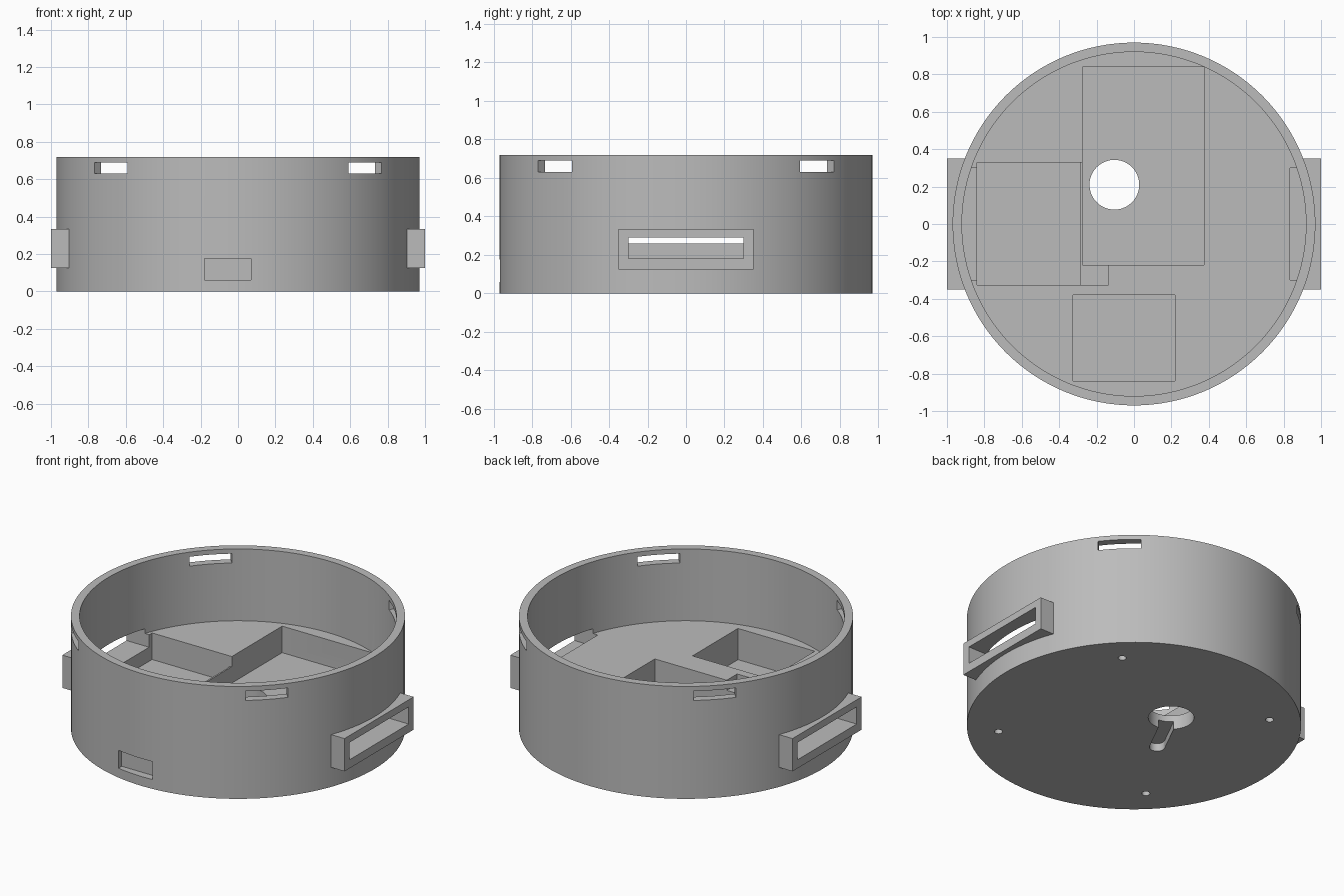
import bpy
import math

if "Cube" in bpy.data.objects:
    bpy.data.objects.remove(bpy.data.objects["Cube"])

grey = bpy.data.materials.new("plain_grey")
grey.diffuse_color = (0.5, 0.5, 0.5, 1)
grey.use_nodes = True
grey.node_tree.nodes["Principled BSDF"].inputs["Base Color"].default_value = grey.diffuse_color


def box(name, x, y, z, angle=0.0):
    """Box from (min, max) ranges, optionally turned about its own centre."""
    centre = [(a + b) / 2 for a, b in (x, y, z)]
    bpy.ops.mesh.primitive_cube_add(size=1, location=centre, rotation=(0, 0, angle))
    ob = bpy.context.object
    ob.name = name
    ob.scale = [b - a for a, b in (x, y, z)]
    return ob


def cylinder(name, x, y, r, z, sides=32):
    bpy.ops.mesh.primitive_cylinder_add(vertices=sides, radius=r, depth=z[1] - z[0],
                                        location=(x, y, (z[0] + z[1]) / 2))
    bpy.context.object.name = name
    return bpy.context.object


def combine(target, tool, operation):
    """Apply a boolean and discard the tool."""
    bpy.ops.object.select_all(action='DESELECT')
    bpy.context.view_layer.objects.active = target
    target.select_set(True)
    mod = target.modifiers.new("combine", 'BOOLEAN')
    mod.operation = operation
    mod.solver = 'EXACT'
    mod.object = tool
    bpy.ops.object.modifier_apply(modifier=mod.name)
    bpy.data.objects.remove(tool, do_unlink=True)


R, R_IN, H = 0.97, 0.92, 0.72
FLOOR, POCKET, TOP = 0.26, 0.09, 0.5

# round housing and side strap loops
housing = cylinder("round_housing", 0, 0, R, (0, H), 128)
for s in (-1, 1):
    combine(housing, box("strap_loop", sorted((s * 0.75, s)), (-0.35, 0.35), (0.125, 0.335)), 'UNION')

cutters = [
    # hollow above the thick floor
    cylinder("hollow", 0, 0, R_IN, (FLOOR, H + 0.2), 128),
    # floor pockets
    box("main_pocket", (-0.275, 0.375), (-0.22, 0.84), (POCKET, TOP)),
    box("left_pocket", (-0.84, -0.285), (-0.325, 0.33), (POCKET, TOP)),
    box("front_pocket", (-0.325, 0.22), (-0.84, -0.38), (0.06, TOP)),
    # lowered divider and wire channel between pockets
    box("divider_notch", (-0.29, -0.27), (-0.23, 0.33), (0.195, TOP)),
    box("wire_channel", (-0.29, -0.135), (-0.325, -0.21), (0.195, TOP)),
    # shallow port recess in the front wall
    box("port_recess", (-0.18, 0.07), (-1.1, -0.92), (0.06, 0.175)),
    # keyhole in the base
    cylinder("keyhole", -0.105, 0.21, 0.133, (-0.1, 0.2), 48),
]

# keyhole slot, blind and rounded at its end
tip, hole = (-0.263, -0.105), (-0.105, 0.21)
dx, dy = tip[0] - hole[0], tip[1] - hole[1]
length, mx, my = math.hypot(dx, dy), (tip[0] + hole[0]) / 2, (tip[1] + hole[1]) / 2
cutters.append(cylinder("slot_end", *tip, 0.045, (-0.1, 0.05)))
cutters.append(box("slot", (mx - length / 2, mx + length / 2), (my - 0.0449, my + 0.0449),
                   (-0.1, 0.05), math.atan2(dy, dx)))

# strap slots through the loops and wall
for s in (-1, 1):
    cutters.append(box("strap_slot", sorted((s * 0.835, s * 1.2)), (-0.3, 0.3), (0.18, 0.29)))

# four latch windows near the rim and four screw holes in the base
for i in range(4):
    a = math.pi / 4 + i * math.pi / 2
    c, s = math.cos(a), math.sin(a)
    x, y = 0.95 * c, 0.95 * s
    cutters.append(box("latch_window", (x - 0.15, x + 0.15), (y - 0.125, y + 0.125), (0.63, 0.69), a))
    cutters.append(cylinder("screw_hole", 0.79 * c, 0.79 * s, 0.024, (-0.1, 0.12), 20))

for cutter in cutters:
    combine(housing, cutter, 'DIFFERENCE')

housing.data.materials.clear()
housing.data.materials.append(grey)
for p in housing.data.polygons:
    p.material_index = 0
bpy.ops.object.select_all(action='DESELECT')
housing.select_set(True)
bpy.context.view_layer.objects.active = housing
bpy.ops.object.shade_smooth_by_angle(angle=math.radians(30))
